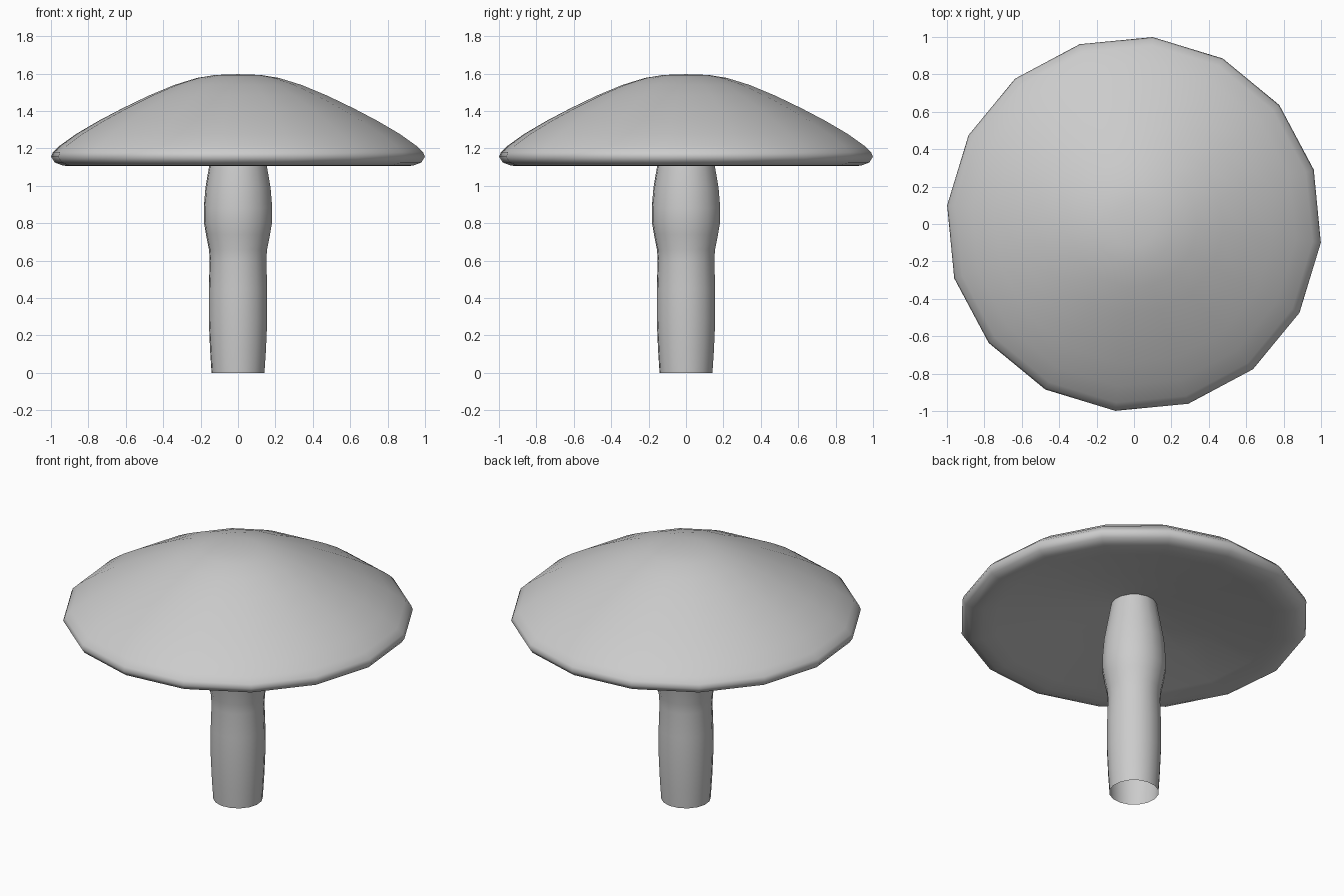
import bpy, bmesh
from math import sin, cos, pi, radians

if "Cube" in bpy.data.objects:
    bpy.data.objects.remove(bpy.data.objects["Cube"])

SIDES = 16
TURN = radians(-5.7)


def lathe(name, profile):
    """Revolve (radius, z) points around z; radius 0 makes a pole."""
    bm = bmesh.new()
    rings = []
    for r, z in profile:
        n = 1 if r == 0 else SIDES
        rings.append([bm.verts.new((r * cos(TURN + 2 * pi * i / SIDES),
                                    r * sin(TURN + 2 * pi * i / SIDES), z))
                      for i in range(n)])
    for a, b in zip(rings, rings[1:]):
        for i in range(SIDES):
            j = (i + 1) % SIDES
            quad = [a[i % len(a)], a[j % len(a)], b[j % len(b)], b[i % len(b)]]
            bm.faces.new(list(dict.fromkeys(quad)))
    for f in bm.faces:
        f.smooth = True
    mesh = bpy.data.meshes.new(name)
    bm.to_mesh(mesh)
    bm.free()
    obj = bpy.data.objects.new(name, mesh)
    bpy.context.collection.objects.link(obj)
    return obj


# Domed cap: hollow underside, rounded rim, dome
lathe("cap", [(0, 1.25), (0.14, 1.235), (0.5, 1.175), (0.8, 1.12), (0.88, 1.105),
              (0.94, 1.108), (0.985, 1.125), (1.004, 1.155), (0.995, 1.18),
              (0.96, 1.213), (0.87, 1.277), (0.75, 1.347), (0.62, 1.415),
              (0.48, 1.482), (0.34, 1.54), (0.22, 1.577), (0.12, 1.593), (0, 1.597)])

# Stem with a swelling near the top, open at the bottom
lathe("stem", [(0.142, 0), (0.15, 0.12), (0.157, 0.28), (0.157, 0.45),
               (0.152, 0.6), (0.156, 0.66), (0.172, 0.74), (0.184, 0.81),
               (0.184, 0.88), (0.175, 0.99), (0.156, 1.1), (0.13, 1.245)])
